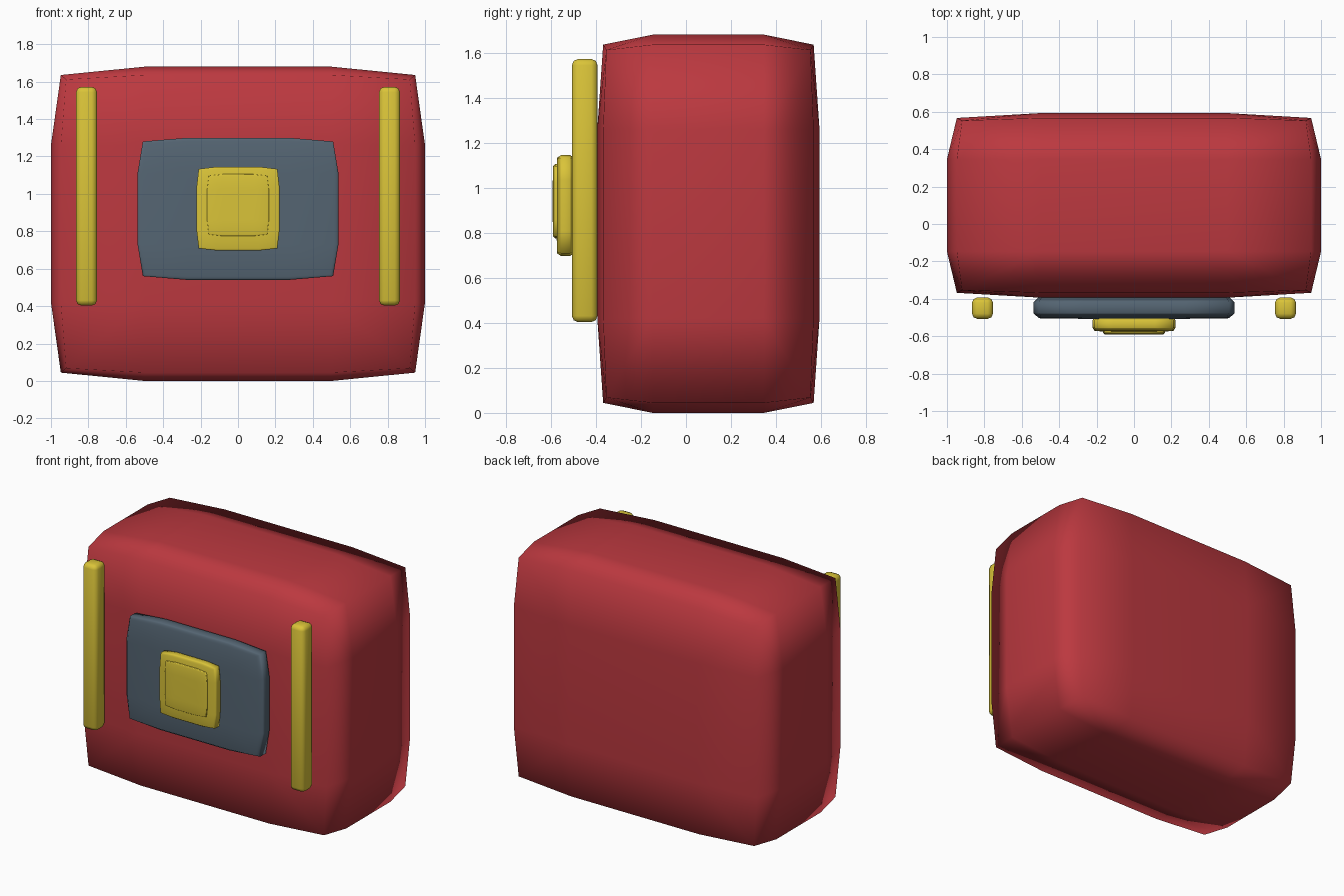
import bpy

if "Cube" in bpy.data.objects:
    bpy.data.objects.remove(bpy.data.objects["Cube"])


def material(name, color):
    m = bpy.data.materials.new(name)
    m.diffuse_color = (*color, 1)
    m.use_nodes = True
    m.node_tree.nodes["Principled BSDF"].inputs["Base Color"].default_value = m.diffuse_color
    return m


RED = material("red_fabric", (0.50, 0.04, 0.05))
GREY = material("slate_fabric", (0.09, 0.13, 0.17))
YELLOW = material("yellow_trim", (0.70, 0.55, 0.04))


def box(name, lo, hi, mat, width, profile, apply_scale=False):
    """Rounded box between two corners; the bevel stretches with unapplied scale."""
    bpy.ops.mesh.primitive_cube_add(size=2, location=[(a + b) / 2 for a, b in zip(lo, hi)])
    ob = bpy.context.object
    ob.name = name
    ob.scale = [(b - a) / 2 for a, b in zip(lo, hi)]
    if apply_scale:
        bpy.ops.object.transform_apply(location=False, rotation=False, scale=True)
    bpy.ops.object.shade_smooth()
    ob.data.materials.append(mat)
    bevel = ob.modifiers.new("soft_edges", "BEVEL")
    bevel.width = width
    bevel.segments = 2
    bevel.profile = profile
    return ob


# Main bag body
box("bag_body", (-1, -0.394, 0), (1, 0.593, 1.68), RED, 0.5, 0.8)

# Front pocket with stacked clasp
box("front_pocket", (-0.537, -0.507, 0.54), (0.537, -0.387, 1.30), GREY, 0.5, 0.8)
box("clasp_plate", (-0.222, -0.575, 0.697), (0.222, -0.495, 1.145), YELLOW, 0.5, 0.8)
box("clasp_button", (-0.165, -0.592, 0.775), (0.165, -0.55, 1.105), YELLOW, 0.5, 0.8)

# Vertical straps on both sides of the front
for side, x in (("left", -0.81), ("right", 0.81)):
    box(f"{side}_strap", (x - 0.056, -0.507, 0.403), (x + 0.056, -0.393, 1.572),
        YELLOW, 0.028, 0.5, apply_scale=True)
